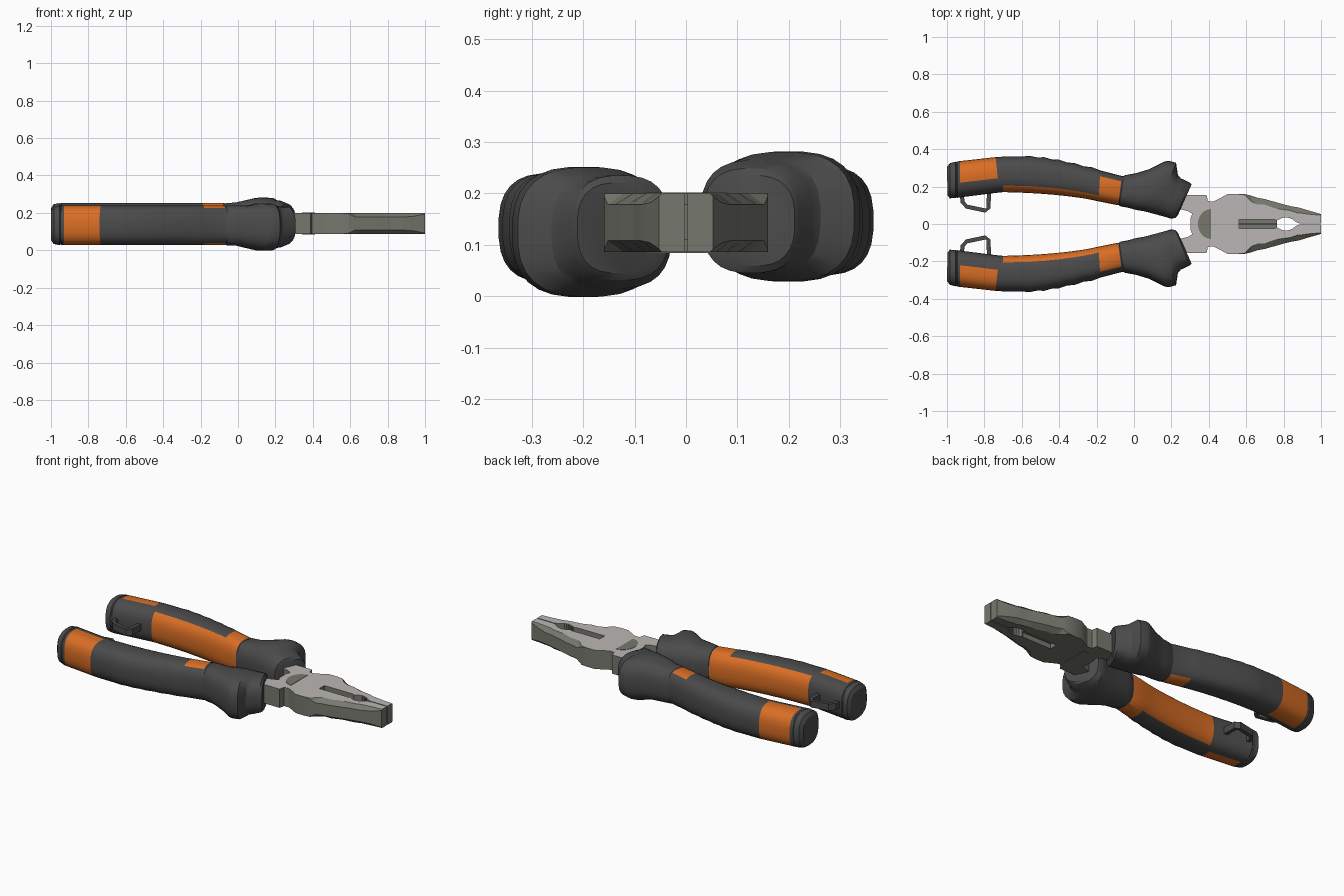
import bpy, bmesh, math
from mathutils import Vector

if "Cube" in bpy.data.objects:
    bpy.data.objects.remove(bpy.data.objects["Cube"])

ZC = 0.14  # middle height of the tool


def material(name, rgb):
    m = bpy.data.materials.new(name)
    m.diffuse_color = (*rgb, 1)
    m.use_nodes = True
    m.node_tree.nodes["Principled BSDF"].inputs["Base Color"].default_value = m.diffuse_color
    return m


RUBBER = material("dark rubber", (0.07, 0.07, 0.07))
ORANGE = material("orange rubber", (0.70, 0.156, 0.018))
BRIGHT = material("bright steel", (0.50, 0.47, 0.46))
STEEL = material("dark steel", (0.18, 0.19, 0.155))


def finish(bm, name, mats, angle=30):
    bmesh.ops.recalc_face_normals(bm, faces=bm.faces)
    if mats[0] == STEEL and len(mats) == 2:
        for f in bm.faces:  # polished top faces
            f.material_index = int(f.normal.z > 0.95 and f.calc_center_median().z > 0.19)
    me = bpy.data.meshes.new(name)
    bm.to_mesh(me)
    bm.free()
    ob = bpy.data.objects.new(name, me)
    bpy.context.collection.objects.link(ob)
    for m in mats:
        me.materials.append(m)
    bpy.ops.object.select_all(action='DESELECT')
    ob.select_set(True)
    bpy.context.view_layer.objects.active = ob
    bpy.ops.object.shade_smooth_by_angle(angle=math.radians(angle))
    return ob


def loft(rings, bm=None):
    """Skin a list of equal-sized rings and cap both ends."""
    bm = bm or bmesh.new()
    vs = [[bm.verts.new(p) for p in r] for r in rings]
    n = len(vs[0])
    rows = [[bm.faces.new((a[j], a[(j + 1) % n], b[(j + 1) % n], b[j])) for j in range(n)]
            for a, b in zip(vs, vs[1:])]
    bm.faces.new(vs[0])
    bm.faces.new(vs[-1])
    return bm, rows


def prism(outline, z0, z1, name, mats):
    bm, _ = loft([[(x, y, z) for x, y in outline] for z in (z0, z1)])
    return finish(bm, name, mats)


def flip(bm):
    """Half turn about the long axis gives the other side."""
    for v in bm.verts:
        v.co.y, v.co.z = -v.co.y, 2 * ZC - v.co.z


# Grip sections: outer x, outer y, inner x, inner y, half height
tail = [(-1.0, .305, -.997, .155, .08), (-.985, .325, -.985, .137, .1),
        (-.955, .334, -.955, .138, .106), (-.95, .331, -.95, .142, .102),
        (-.945, .335, -.945, .139, .106), (-.93, .337, -.93, .142, .106),
        (-.74, .358, -.72, .168, .106), (-.71, .36, -.70, .17, .106)]
fingers = [(-.6, .361, -.6, .167, .106), (-.52, .357, -.52, .163, .106),
           (-.44, .346, -.44, .157, .106), (-.36, .330, -.36, .149, .106),
           (-.27, .309, -.27, .137, .106), (-.18, .287, -.19, .121, .106)]
collar = [(-.065, .257, -.085, .10, .106), (-.055, .257, -.08, .10, .102),
          (-.045, .262, -.072, .094, .107), (.01, .272, -.03, .086, .108),
          (.083, .294, .01, .075, .113), (.165, .335, .05, .068, .126),
          (.185, .339, .075, .062, .127), (.225, .328, .12, .05, .126),
          (.235, .262, .165, .038, .113), (.25, .245, .198, .028, .110),
          (.298, .222, .222, .032, .102), (.308, .212, .236, .05, .088)]
grip = list(tail)
for a, b in zip(fingers, fingers[1:]):  # swell between finger grooves
    mid = [(p + q) / 2 for p, q in zip(a, b)]
    mid[1] += 0.006
    grip += [a, tuple(mid)]
grip += [fingers[-1]] + collar
SIDES = 28


def grip_point(s, t):
    ox, oy, ix, iy, h = s
    zc = 0.147 + (0.008 if h > 0.109 else 0)
    c, d = math.cos(t), math.sin(t)
    u = math.copysign(abs(c) ** 0.75, c)
    w = math.copysign(abs(d) ** 0.75, d)
    return ((ox + ix) / 2 + u * (ox - ix) / 2, (oy + iy) / 2 + u * (oy - iy) / 2, zc + w * h)


def build_grip(side):
    bm, rows = loft([[grip_point(s, 2 * math.pi * (j + .5) / SIDES) for j in range(SIDES)]
                     for s in grip])
    for i, row in enumerate(rows):  # orange inlays by position along and around the grip
        x = (grip[i][2] + grip[i + 1][2]) / 2
        for j, f in enumerate(row):
            c = math.cos(2 * math.pi * (j + 1) / SIDES)
            if -.93 < x < -.72:
                f.material_index = int(c > -.15)
            elif -.70 < x < -.19:
                f.material_index = int(c < -.5)
            elif -.19 < x < -.085:
                f.material_index = int(c < .5)
    if side < 0:
        flip(bm)
    finish(bm, "front_grip" if side < 0 else "back_grip", [RUBBER, ORANGE])


def build_loop(side):
    path = [Vector(p) for p in ((-.92, .16), (-.917, .118), (-.895, .093),
                                (-.795, .072), (-.778, .085), (-.775, .18))]
    rings = []
    for i, p in enumerate(path):
        d = (path[min(i + 1, len(path) - 1)] - path[max(i - 1, 0)]).normalized()
        n = Vector((-d.y, d.x)) * 0.011
        rings.append([(*(p + n), .125), (*(p - n), .125), (*(p - n), .165), (*(p + n), .165)])
    bm, _ = loft(rings)
    if side < 0:
        flip(bm)
    finish(bm, "front_hanging_loop" if side < 0 else "back_hanging_loop", [RUBBER])


# Jaw sections: x, inner y, outer y, chamfer width
jaw = [(.56, .024, .16, .002), (.59, .024, .16, .004), (.625, .024, .152, .03),
       (.66, .024, .14, .036), (.70, .024, .133, .030), (.75, .024, .119, .034),
       (.765, .018, .115, .034), (.785, .03, .109, .030), (.81, .036, .102, .026),
       (.84, .03, .095, .024), (.87, .008, .09, .030), (.885, .003, .087, .028),
       (.94, .003, .07, .018), (1.0, .003, .053, .006)]


def build_jaw(side):
    rings = []
    for x, yi, yo, c in jaw:
        d = min(.022, c)
        prof = [(yi, .086), (yo - c, .086), (yo, .086 + d), (yo, .2 - d), (yo - c, .2), (yi, .2)]
        rings.append([(x, side * y, z) for y, z in prof])
    bm, _ = loft(rings)
    finish(bm, "front_jaw" if side < 0 else "back_jaw", [STEEL, BRIGHT], 15)


for side in (-1, 1):
    build_grip(side)
    build_loop(side)
    build_jaw(side)

# Joint body with the two tangs that run into the grips
half = [(.302, .03), (.312, .055), (.285, .07), (.2, .09), (.2, .16), (.27, .155), (.388, .155),
        (.395, .122), (.425, .12), (.455, .135), (.50, .16), (.562, .16)]
outline = half + [(x, -y) for x, y in reversed(half)]
prism(outline, .086, .2, "joint_body", [STEEL, BRIGHT])

# Rivet recess, a D-shaped plate on both faces
arc = [math.pi * (0.5 + k / 14) for k in range(15)]
dee = [(.412 + .07 * math.cos(a), .08 * math.sin(a)) for a in arc]
prism(dee, .199, .202, "rivet_recess_top", [STEEL])
prism(dee, .084, .087, "rivet_recess_bottom", [STEEL])

# Cutter floor between the jaws
prism([(.555, -.027), (.765, -.027), (.765, .027), (.555, .027)], .115, .165,
      "cutter_floor", [STEEL])
prism([(.555, -.006), (.765, -.003), (.765, .003), (.555, .006)], .11, .178,
      "cutting_edge", [STEEL])

# Teeth lining the pipe-grip opening
bm = bmesh.new()
for side in (-1, 1):
    for k in range(5):
        x = .782 + k * .014
        y = .027 + .006 * math.sin(math.pi * k / 4)
        tri = [(x - .005, side * (y + .012)), (x, side * (y - .001)), (x + .005, side * (y + .012))]
        loft([[(px, py, z) for px, py in tri] for z in (.09, .196)], bm)
finish(bm, "grip_teeth", [STEEL, BRIGHT])
